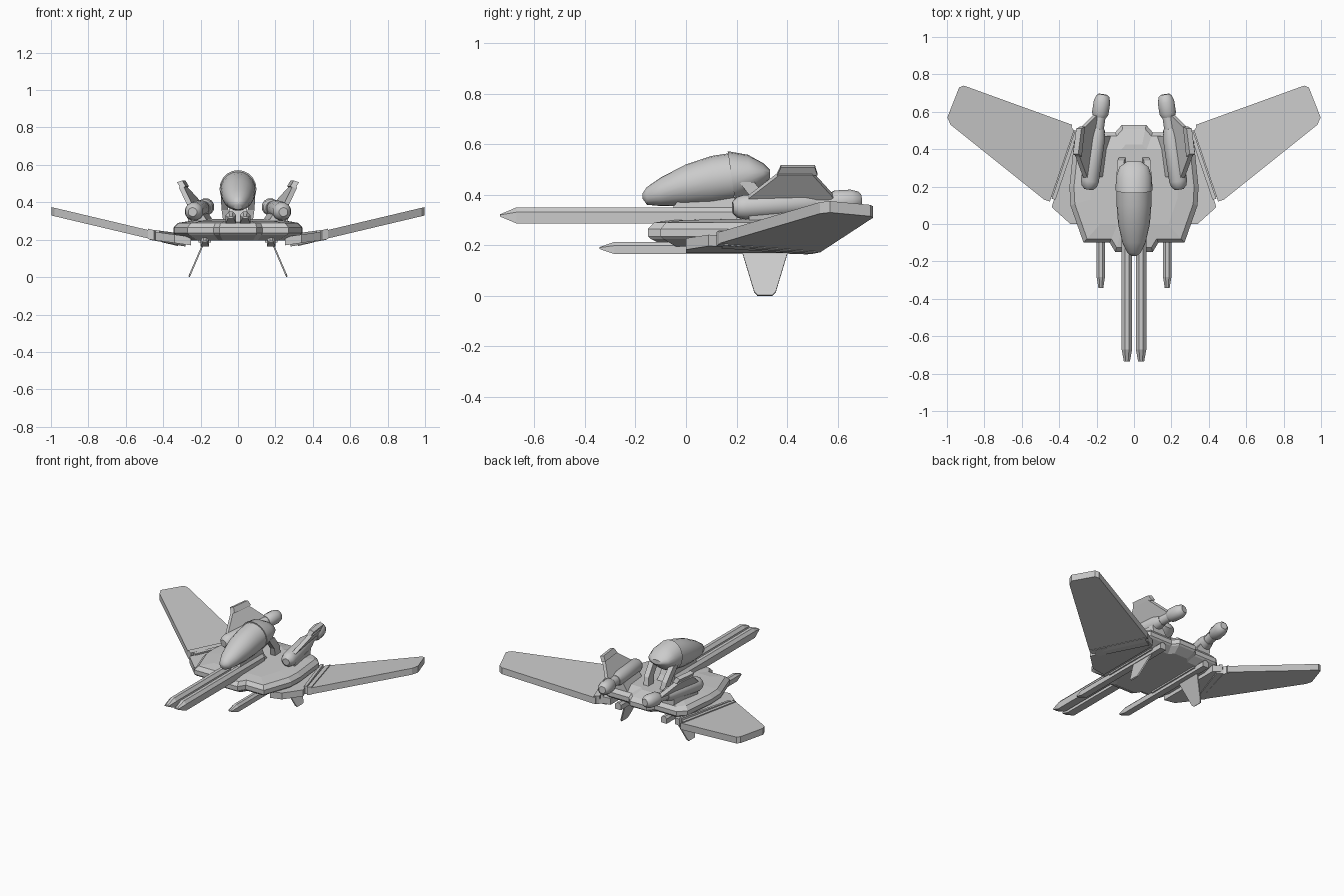
import bpy, bmesh, math
from mathutils import Vector

cube = bpy.data.objects.get("Cube")
if cube:
    bpy.data.objects.remove(cube, do_unlink=True)

GREY = (0.6, 0.6, 0.6, 1)
grey = bpy.data.materials.new("hull_grey")
grey.use_nodes = True
grey.diffuse_color = GREY
grey.node_tree.nodes["Principled BSDF"].inputs["Base Color"].default_value = GREY


def loft(name, rings, mirror=False, smooth=0):
    """Skin a list of equal rings and cap both ends."""
    bm = bmesh.new()
    loops = [[bm.verts.new(p) for p in ring] for ring in rings]
    n = len(loops[0])
    for a, b in zip(loops, loops[1:]):
        for i in range(n):
            j = (i + 1) % n
            bm.faces.new((a[i], a[j], b[j], b[i]))
    bm.faces.new(loops[0][::-1])
    bm.faces.new(loops[-1])
    bmesh.ops.recalc_face_normals(bm, faces=bm.faces)
    mesh = bpy.data.meshes.new(name)
    bm.to_mesh(mesh)
    bm.free()
    mesh.materials.append(grey)
    ob = bpy.data.objects.new(name, mesh)
    bpy.context.collection.objects.link(ob)
    if mirror:
        ob.modifiers.new("mirror", "MIRROR")
    if smooth:
        bpy.ops.object.select_all(action="DESELECT")
        bpy.context.view_layer.objects.active = ob
        ob.select_set(True)
        bpy.ops.object.shade_smooth_by_angle(angle=math.radians(smooth))
    return ob


def slab(name, outline, base, slope, thick):
    """Plate seen from above whose height rises with x."""
    def layer(dz):
        return [(x, y, base + slope * x + dz) for x, y in outline]
    return loft(name, [layer(0), layer(thick)], mirror=True)


def tube(name, start, end, stations, sides=12, smooth=35):
    """Round body along an axis; stations are (fraction, radius)."""
    a, b = Vector(start), Vector(end)
    d = (b - a).normalized()
    u = d.cross(Vector((0, 0, 1))).normalized()
    v = u.cross(d)
    turn = [2 * math.pi * (i + 0.5) / sides for i in range(sides)]
    rings = [[a.lerp(b, t) + r * (math.cos(k) * u + math.sin(k) * v) for k in turn]
             for t, r in stations]
    return loft(name, rings, mirror=True, smooth=smooth)


def blade(name, corners, offset):
    """Thin fin: four corners, thickened by an offset."""
    o = Vector(offset)
    return loft(name, [[Vector(c) - o for c in corners], [Vector(c) + o for c in corners]], mirror=True)


def barrel(name, x0, x1, z0, z1, front, back, taper):
    """Gun bar with chamfered top edge and pointed muzzle."""
    c = 0.3
    shape = [(0, 0), (1, 0), (1, 1 - c), (1 - c, 1), (c, 1), (0, 1 - c)]

    def ring(y, s):
        return [(x0 + (x1 - x0) * (0.5 + (u - 0.5) * (s + 1) / 2), y,
                 z0 + (z1 - z0) * (0.5 + (v - 0.5) * s)) for u, v in shape]
    return loft(name, [ring(front, 0.15), ring(front + taper, 1), ring(back, 1)], mirror=True)


# Hull: half outline mirrored into stacked chamfered layers
half = [(0.1, -0.15), (0.13, -0.1), (0.27, -0.1), (0.34, 0.1), (0.345, 0.2),
        (0.32, 0.44), (0.27, 0.49), (0.1, 0.49), (0.065, 0.53)]
outline = half + [(-x, y) for x, y in reversed(half)]


def hull_layer(s, z, rise=0.0):
    return [(x * s, 0.2 + (y - 0.2) * s, z + rise * max(0, y)) for x, y in outline]


loft("hull", [hull_layer(0.8, 0.195), hull_layer(0.97, 0.225), hull_layer(1, 0.235),
              hull_layer(1, 0.265), hull_layer(0.93, 0.29), hull_layer(0.68, 0.3, 0.02)])

# Wings, with fixed root and hinge rails
slab("wing", [(0.48, 0.13), (0.98, 0.53), (0.998, 0.57), (0.935, 0.73), (0.91, 0.74), (0.33, 0.53)],
     0.093, 0.237, 0.045)
slab("wing_root", [(0.25, 0.0), (0.34, 0.0), (0.44, 0.09), (0.425, 0.14), (0.3, 0.5), (0.25, 0.48)],
     0.135, 0.14, 0.045)
slab("hinge_rail", [(0.42, 0.13), (0.44, 0.135), (0.315, 0.5), (0.295, 0.495)], 0.135, 0.14, 0.055)
slab("wing_rail", [(0.45, 0.12), (0.48, 0.13), (0.345, 0.53), (0.32, 0.5)], 0.09, 0.237, 0.055)
slab("hinge_core", [(0.41, 0.14), (0.47, 0.15), (0.335, 0.51), (0.28, 0.48)], 0.11, 0.19, 0.03)


# Cockpit pod
def oval(y, z0, z1, w, lean=0.0, sides=20):
    ring = []
    for i in range(sides):
        a = 2 * math.pi * i / sides
        z = (z0 + z1) / 2 + (z1 - z0) / 2 * math.sin(a)
        ring.append((w * math.cos(a), y + lean * math.sin(a), z))
    return ring


loft("cockpit_pod", [oval(-0.172, 0.385, 0.405, 0.012), oval(-0.155, 0.36, 0.43, 0.035),
                     oval(-0.1, 0.355, 0.468, 0.062), oval(0, 0.355, 0.52, 0.085),
                     oval(0.1, 0.36, 0.553, 0.093), oval(0.19, 0.375, 0.567, 0.094)], smooth=40)
loft("cockpit_cowl", [oval(0.18, 0.37, 0.572, 0.099, -0.015), oval(0.25, 0.4, 0.558, 0.096, -0.005),
                      oval(0.305, 0.44, 0.525, 0.078), oval(0.333, 0.465, 0.497, 0.04)], smooth=40)
loft("pod_keel", [[(x, y, z) for x, y in ((-w, f), (w, f), (w, b), (-w, b))]
                  for z, w, f, b in ((0.29, 0.06, -0.08, 0.25), (0.34, 0.05, -0.06, 0.22),
                                     (0.39, 0.045, -0.02, 0.2))])

# Rear struts carrying the pod
loft("pod_strut", [[(x + s * 0.018, y + t * 0.03, z) for s, t in ((-1, -1), (1, -1), (1, 1), (-1, 1))]
                   for x, y, z in ((0.06, 0.33, 0.29), (0.07, 0.31, 0.36), (0.075, 0.24, 0.45))],
     mirror=True)

# Twin main guns and belly guns
barrel("main_gun", 0.01, 0.066, 0.286, 0.35, -0.735, 0.2, 0.065)
barrel("belly_gun", 0.155, 0.2, 0.165, 0.213, -0.343, 0.5, 0.06)
slab("belly_gun_mount", [(0.145, 0.0), (0.21, 0.0), (0.21, 0.42), (0.145, 0.42)], 0.185, 0, 0.05)

# Engine pods, mounts and exhausts
front, back = (0.243, 0.185, 0.348), (0.165, 0.693, 0.378)
tube("engine", front, back, [(0, 0.024), (0.035, 0.042), (0.09, 0.05), (0.55, 0.048), (0.64, 0.036)])
tube("engine_neck", front, back, [(0.55, 0.034), (0.85, 0.032)])
tube("exhaust", front, back, [(0.76, 0.036), (0.8, 0.046), (0.92, 0.046), (0.98, 0.036), (1, 0.024)])
loft("engine_mount", [[(x - 0.15 * (y - 0.35) + s, y, z) for s, y in
                       ((-w, 0.25), (w, 0.25), (w, 0.47), (-w, 0.47))]
                      for x, z, w in ((0.19, 0.27, 0.06), (0.215, 0.34, 0.04))], mirror=True)

# Upper fins with caps, and thin lower fins
blade("upper_fin", [(0.25, 0.22, 0.37), (0.305, 0.37, 0.485), (0.29, 0.5, 0.485), (0.19, 0.6, 0.375)],
      (0.011, 0, -0.007))
blade("upper_fin_cap", [(0.293, 0.36, 0.48), (0.312, 0.375, 0.512), (0.295, 0.51, 0.512), (0.276, 0.52, 0.48)],
      (0.014, 0, -0.005))
blade("lower_fin", [(0.185, 0.22, 0.18), (0.256, 0.27, 0.015), (0.256, 0.355, 0.015), (0.185, 0.405, 0.18)],
      (0.004, 0, 0.002))
blade("lower_fin_tip", [(0.256, 0.27, 0.015), (0.262, 0.282, 0.002), (0.262, 0.343, 0.002), (0.256, 0.355, 0.015)],
      (0.004, 0, 0.002))
